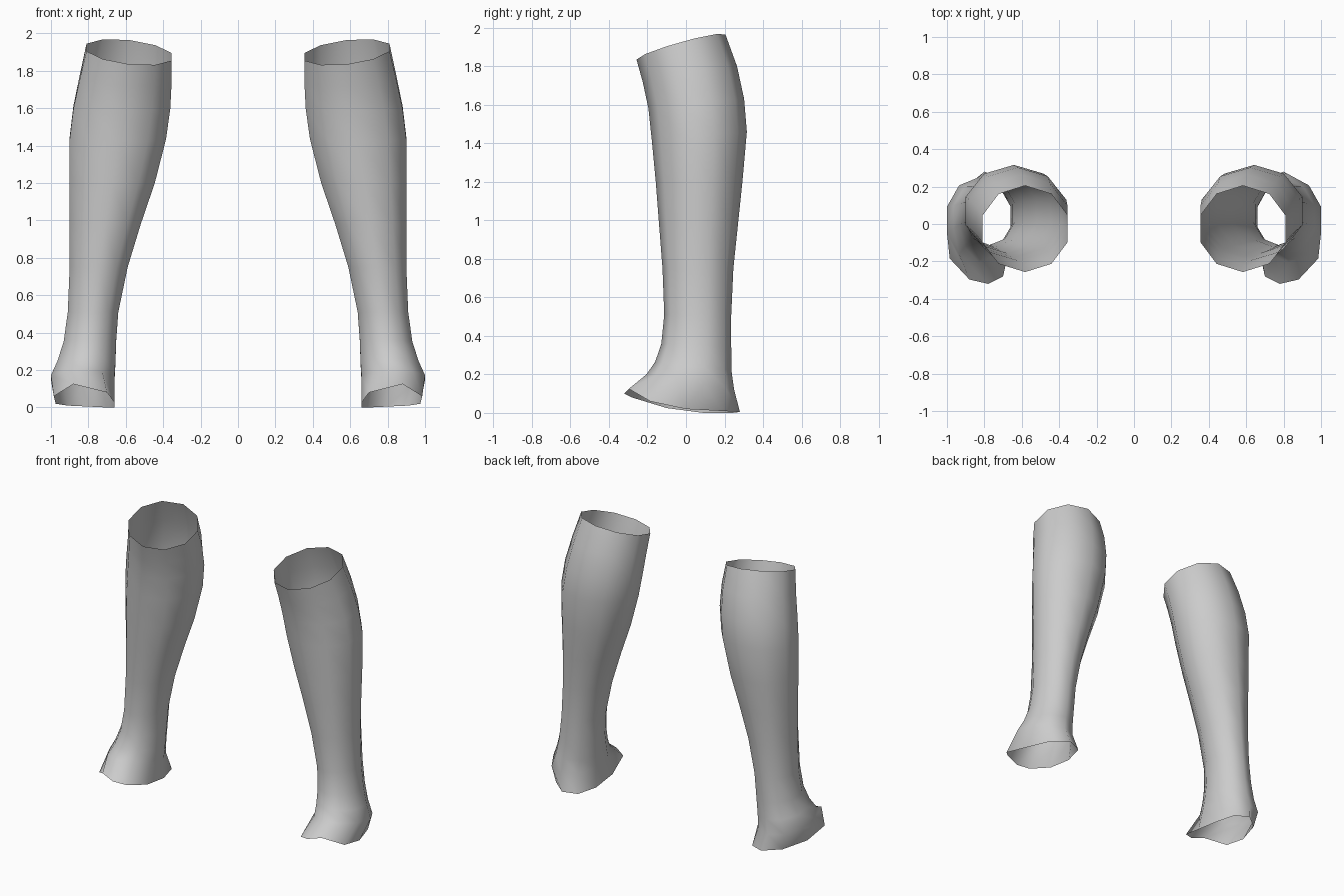
import bpy, bmesh, math

if "Cube" in bpy.data.objects:
    bpy.data.objects.remove(bpy.data.objects["Cube"], do_unlink=True)

SIDES = 10

grey = bpy.data.materials.new("plain grey")
grey.use_nodes = True
grey.diffuse_color = (0.6, 0.6, 0.6, 1)
grey.node_tree.nodes["Principled BSDF"].inputs["Base Color"].default_value = (0.6, 0.6, 0.6, 1)

# Leg sections from the knee down:
# inner x, outer x, front y, back y, front z, back z, extra z on the outer side
SECTIONS = [
    (0.355, 0.81, -0.257, 0.205, 1.835, 1.965, 0.025),
    (0.355, 0.845, -0.225, 0.265, 1.72, 1.80, 0.01),
    (0.362, 0.88, -0.195, 0.302, 1.58, 1.63, 0),
    (0.385, 0.90, -0.178, 0.316, 1.42, 1.46, 0),
    (0.445, 0.902, -0.157, 0.293, 1.20, 1.20, 0),
    (0.52, 0.90, -0.140, 0.270, 0.98, 0.98, 0),
    (0.59, 0.90, -0.122, 0.246, 0.75, 0.75, 0),
    (0.64, 0.91, -0.113, 0.235, 0.51, 0.51, 0),
    (0.652, 0.932, -0.128, 0.235, 0.36, 0.34, 0),
    (0.655, 0.965, -0.160, 0.236, 0.265, 0.22, 0),
    (0.66, 1.0, -0.205, 0.25, 0.20, 0.12, 0),
]

# Open rim at the foot, from the toe side round by the outer side to the heel
FOOT_RIM = [
    (0.78, -0.32, 0.10), (0.88, -0.297, 0.125), (0.985, -0.185, 0.06),
    (0.975, 0.0, 0.02), (0.91, 0.19, 0.01), (0.80, 0.28, 0.005),
    (0.70, 0.24, 0.0), (0.66, 0.09, 0.0), (0.66, -0.10, 0.025),
    (0.70, -0.28, 0.08),
]


def section_ring(x0, x1, y0, y1, z0, z1, lift):
    """Points of a tilted oval that fills the given limits."""
    points = []
    for i in range(SIDES):
        a = math.tau * i / SIDES
        s = math.sin(a) / math.cos(math.pi / SIDES)
        t = (1 - math.cos(a)) / 2
        points.append(((x0 + x1) / 2 + s * (x1 - x0) / 2,
                       y0 + t * (y1 - y0),
                       z0 + t * (z1 - z0) + s * lift))
    return points


def build_leg(name, side):
    """Loft the open sleeve; side is +1 for left, -1 for right."""
    bm = bmesh.new()
    rings = [section_ring(*s) for s in SECTIONS] + [FOOT_RIM]
    loops = [[bm.verts.new((side * x, y, z)) for x, y, z in r] for r in rings]
    for upper, lower in zip(loops, loops[1:]):
        for i in range(SIDES):
            j = (i + 1) % SIDES
            quad = [upper[i], lower[i], lower[j], upper[j]]
            face = bm.faces.new(quad if side > 0 else quad[::-1])
            face.smooth = True
    mesh = bpy.data.meshes.new(name)
    bm.to_mesh(mesh)
    bm.free()
    mesh.materials.append(grey)
    bpy.context.collection.objects.link(bpy.data.objects.new(name, mesh))


build_leg("left_lower_leg", 1)
build_leg("right_lower_leg", -1)
